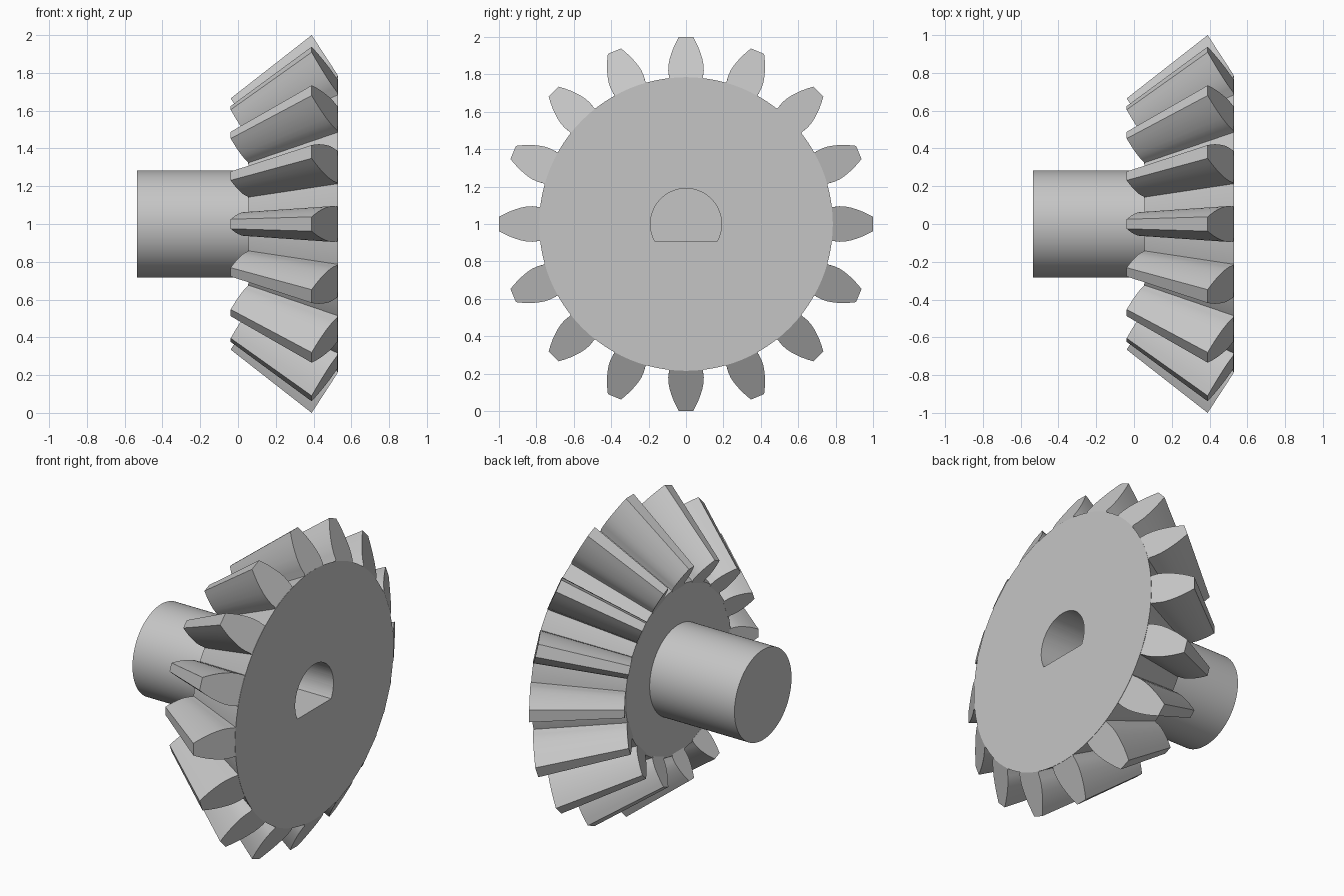
import bpy, bmesh, math
from mathutils import Matrix, Vector

if "Cube" in bpy.data.objects:
    bpy.data.objects.remove(bpy.data.objects["Cube"], do_unlink=True)

TEETH = 16
APEX = -0.89          # common apex of the tip and root cones, on the x axis
INNER = 0.665         # small end of the teeth relative to the large end
TIP_X, FACE_X = 0.39, 0.53
ROOT_R = 0.785
HUB_X, HUB_R = -0.535, 0.283
BORE_R, BORE_FLAT, BORE_END = 0.19, -0.09, -0.35
CENTRE = Vector((0, 0, 1))

steel = bpy.data.materials.new("steel grey")
steel.use_nodes = True
colour = (0.56, 0.56, 0.56, 1)
steel.diffuse_color = colour
steel.node_tree.nodes["Principled BSDF"].inputs["Base Color"].default_value = colour


def make_object(name, bm):
    bmesh.ops.recalc_face_normals(bm, faces=bm.faces)
    mesh = bpy.data.meshes.new(name)
    bm.to_mesh(mesh)
    bm.free()
    obj = bpy.data.objects.new(name, mesh)
    obj.location = CENTRE
    mesh.materials.append(steel)
    bpy.context.collection.objects.link(obj)
    return obj


def select_only(obj):
    bpy.ops.object.select_all(action='DESELECT')
    obj.select_set(True)
    bpy.context.view_layer.objects.active = obj


def toward_apex(p, scale):
    return Vector((APEX + (p.x - APEX) * scale, p.y * scale, p.z * scale))


def loft(bm, first, second):
    """Closed prism between two matching outlines."""
    a = [bm.verts.new(p) for p in first]
    b = [bm.verts.new(p) for p in second]
    bm.faces.new(a)
    bm.faces.new(b[::-1])
    for i in range(len(a)):
        j = (i + 1) % len(a)
        bm.faces.new((a[i], b[i], b[j], a[j]))


# Gear body: hub and root cone turned about the x axis
root = Vector((FACE_X, 0, ROOT_R))
small = toward_apex(root, INNER)
profile = [(HUB_X, 0), (HUB_X, HUB_R), (small.x, HUB_R),
           (small.x, small.z), (FACE_X, ROOT_R), (FACE_X, 0)]
bm = bmesh.new()
verts = [bm.verts.new((x, 0, r)) for x, r in profile]
edges = [bm.edges.new(pair) for pair in zip(verts, verts[1:])]
bmesh.ops.spin(bm, geom=verts + edges, cent=(0, 0, 0), axis=(1, 0, 0),
               angle=math.tau, steps=96, use_duplicate=False)
bmesh.ops.remove_doubles(bm, verts=bm.verts, dist=0.0001)
body = make_object("gear_body", bm)

# D-shaped blind bore
start = math.asin(BORE_FLAT / BORE_R)
sweep = math.pi - 2 * start
arc = [start + sweep * i / 48 for i in range(49)]
bm = bmesh.new()
loft(bm, *[[(x, BORE_R * math.cos(a), BORE_R * math.sin(a)) for a in arc]
           for x in (BORE_END, FACE_X + 0.1)])
cutter = make_object("bore_cutter", bm)
cutter.hide_render = True
cut = body.modifiers.new("bore", 'BOOLEAN')
cut.operation = 'DIFFERENCE'
cut.solver = 'EXACT'
cut.object = cutter
select_only(body)
bpy.ops.object.modifier_apply(modifier=cut.name)
bpy.data.objects.remove(cutter, do_unlink=True)

# Teeth: curved flank outline on the back cone, tapering toward the apex
flank = [(0.765, 0.092), (0.79, 0.091), (0.82, 0.095), (0.85, 0.094),
         (0.88, 0.088), (0.91, 0.079), (0.94, 0.068), (0.97, 0.054), (1.0, 0.038)]
outline = [(r, w) for r, w in flank] + [(r, -w) for r, w in reversed(flank)]
slope = (FACE_X - TIP_X) / (1 - ROOT_R)
large_end = [Vector((min(TIP_X + (1 - r) * slope, FACE_X - 0.002), w, r))
             for r, w in outline]
small_end = [toward_apex(p, INNER) for p in large_end]
bm = bmesh.new()
for i in range(TEETH):
    turn = Matrix.Rotation(math.tau * i / TEETH, 3, 'X')
    loft(bm, [turn @ p for p in large_end], [turn @ p for p in small_end])
teeth = make_object("gear_teeth", bm)

for obj in (body, teeth):
    select_only(obj)
    bpy.ops.object.shade_smooth_by_angle(angle=math.radians(30))
